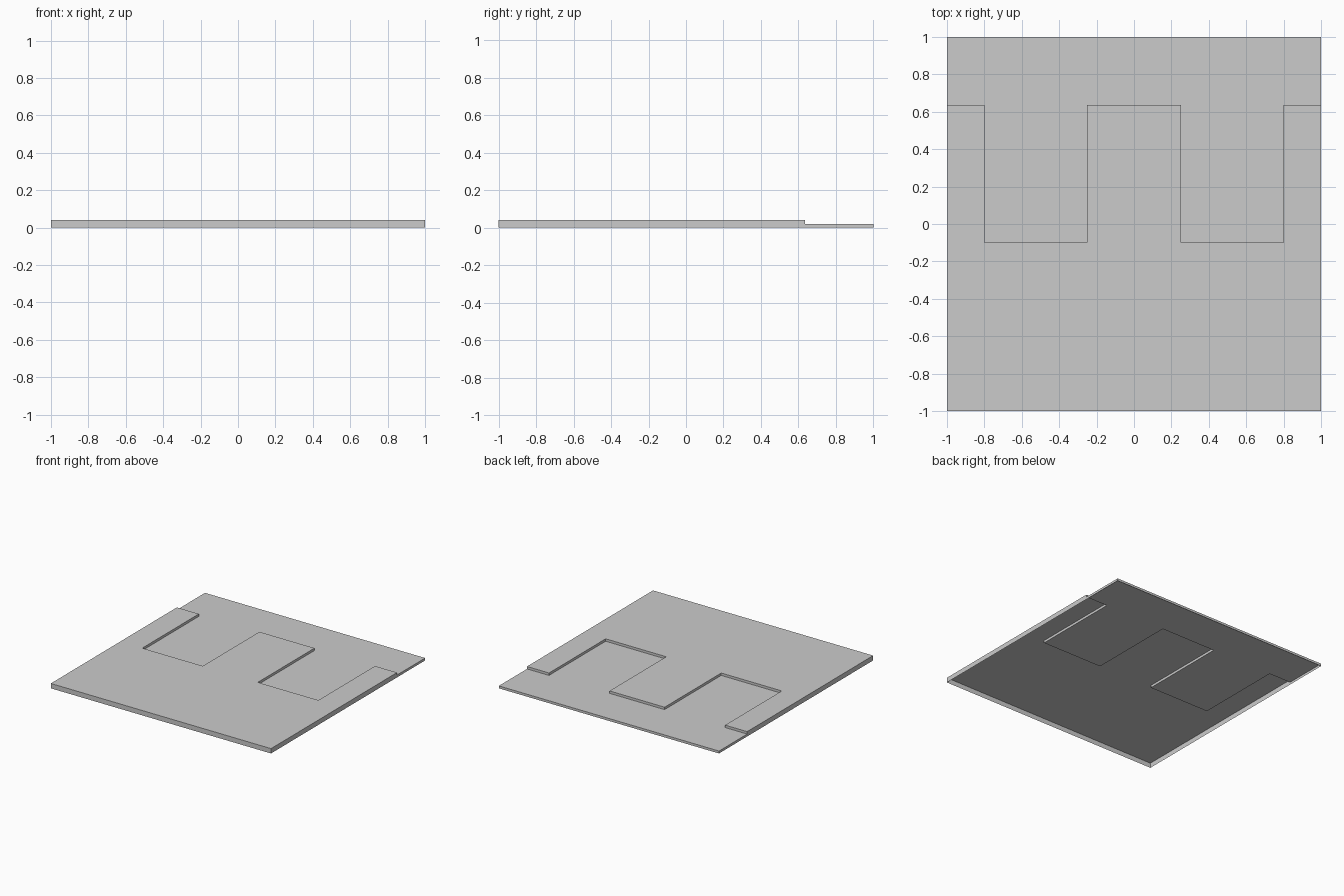
import bpy
import bmesh

cube = bpy.data.objects.get("Cube")
if cube:
    bpy.data.objects.remove(cube, do_unlink=True)

HIGH, LOW = 0.04, 0.02
TAB_Y, SLOT_Y = 0.635, -0.10

grey = bpy.data.materials.new("light grey")
grey.use_nodes = True
grey.diffuse_color = (0.6, 0.6, 0.6, 1)
grey.node_tree.nodes["Principled BSDF"].inputs["Base Color"].default_value = (0.6, 0.6, 0.6, 1)

# Stepped dividing line, mirrored across x = 0 and listed left to right
half = [(0.25, TAB_Y), (0.25, SLOT_Y), (0.8, SLOT_Y), (0.8, TAB_Y), (1, TAB_Y)]
step = [(-x, y) for x, y in reversed(half)] + half


def add_sheet(name, outline, top, wall_base):
    """Flat top sheet with walls hanging from its rim, open underneath.
    The outline runs anticlockwise; wall_base gives each rim edge's lower height."""
    bm = bmesh.new()
    rim = [bm.verts.new((x, y, top)) for x, y in outline]
    bm.faces.new(rim)
    for i, a in enumerate(rim):
        b = rim[(i + 1) % len(rim)]
        base = wall_base(a.co, b.co)
        if base < top:
            low_a = bm.verts.new((a.co.x, a.co.y, base))
            low_b = bm.verts.new((b.co.x, b.co.y, base))
            bm.faces.new((a, low_a, low_b, b))
    bmesh.ops.remove_doubles(bm, verts=bm.verts, dist=0.0001)
    mesh = bpy.data.meshes.new(name)
    bm.to_mesh(mesh)
    bm.free()
    mesh.materials.append(grey)
    obj = bpy.data.objects.new(name, mesh)
    bpy.context.collection.objects.link(obj)
    return obj


def on_border(a, b):
    return any(abs(a[k]) > 0.99 and abs(a[k] - b[k]) < 0.001 for k in (0, 1))


# Raised front sheet: outer walls reach the ground, step walls reach the low sheet
add_sheet("raised_front_sheet", [(-1, -1), (1, -1)] + step[::-1], HIGH,
          lambda a, b: 0 if on_border(a, b) else LOW)

# Low back sheet: walls only on the outer border
add_sheet("low_back_sheet", step + [(1, 1), (-1, 1)], LOW,
          lambda a, b: 0 if on_border(a, b) else LOW)
